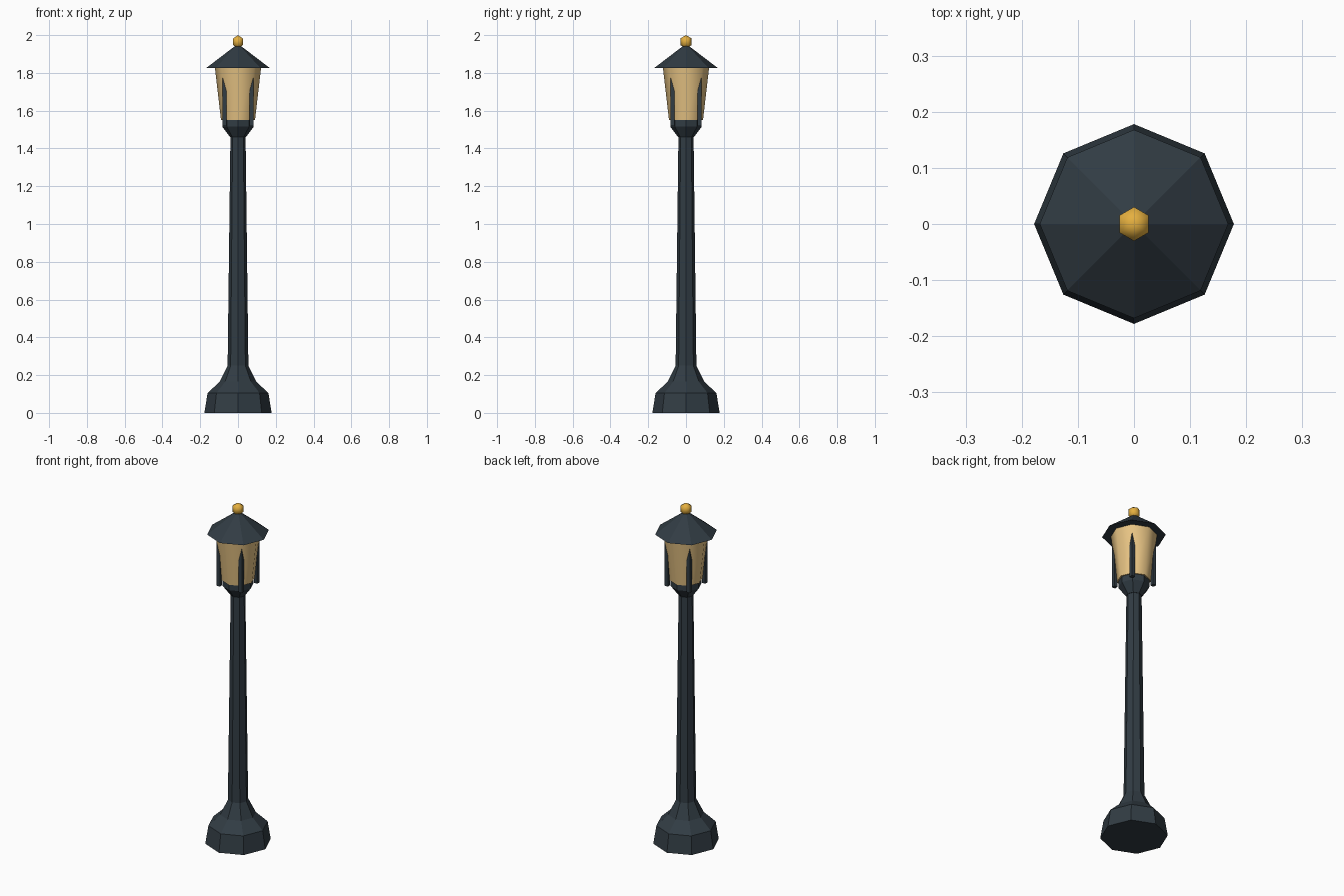
import bpy, bmesh, math

if "Cube" in bpy.data.objects:
    bpy.data.objects.remove(bpy.data.objects["Cube"], do_unlink=True)


def material(name, rgb):
    m = bpy.data.materials.new(name)
    m.use_nodes = True
    m.diffuse_color = (*rgb, 1)
    bsdf = next(n for n in m.node_tree.nodes if n.type == 'BSDF_PRINCIPLED')
    bsdf.inputs["Base Color"].default_value = (*rgb, 1)
    return m


IRON = material("dark iron", (0.031, 0.045, 0.057))
GLASS = material("warm glass", (0.80, 0.55, 0.23))
BRASS = material("brass", (0.78, 0.43, 0.05))


def add_object(name, bm, mat, smooth_angle=None):
    bmesh.ops.recalc_face_normals(bm, faces=bm.faces)
    mesh = bpy.data.meshes.new(name)
    bm.to_mesh(mesh)
    bm.free()
    mesh.materials.append(mat)
    ob = bpy.data.objects.new(name, mesh)
    bpy.context.collection.objects.link(ob)
    if smooth_angle:
        bpy.ops.object.select_all(action='DESELECT')
        ob.select_set(True)
        bpy.context.view_layer.objects.active = ob
        bpy.ops.object.shade_smooth_by_angle(angle=math.radians(smooth_angle))
    return ob


def lathe(name, profile, mat, smooth_angle=None, sides=8):
    """Closed faceted solid from (radius, height) pairs, bottom to top."""
    bm = bmesh.new()
    rings = []
    for r, z in profile:
        angles = [math.tau * i / sides for i in range(sides)]
        rings.append([bm.verts.new((r * math.cos(a), r * math.sin(a), z)) for a in angles])
    for low, high in zip(rings, rings[1:]):
        for i in range(sides):
            j = (i + 1) % sides
            bm.faces.new((low[i], low[j], high[j], high[i]))
    bm.faces.new(rings[0][::-1])
    bm.faces.new(rings[-1])
    return add_object(name, bm, mat, smooth_angle)


# Foot, post and collar
lathe("base", [(0.178, 0), (0.161, 0.105), (0.097, 0.165), (0.055, 0.25)], IRON)
lathe("post", [(0.055, 0.25), (0.04, 1.47)], IRON)
lathe("collar", [(0.042, 1.46), (0.083, 1.515), (0.083, 1.55)], IRON)

# Lantern glass flares upward under the roof
lathe("lantern_glass", [(0.09, 1.55), (0.122, 1.826)], GLASS, smooth_angle=60)
lathe("roof", [(0.168, 1.826), (0.008, 1.948)], IRON)

# Upright bars on the four diagonals, sinking into the flared glass
for side, x in (("left", 1), ("right", -1)):
    for end, y in (("front", -1), ("back", 1)):
        bm = bmesh.new()
        bmesh.ops.create_cube(bm, size=1)
        bmesh.ops.scale(bm, vec=(0.021, 0.021, 0.28), verts=bm.verts)
        bmesh.ops.translate(bm, vec=(0.072 * x, 0.072 * y, 1.66), verts=bm.verts)
        add_object(f"{end}_{side}_bar", bm, IRON)

# Finial ball
bm = bmesh.new()
bmesh.ops.create_uvsphere(bm, u_segments=6, v_segments=3, radius=0.035)
bmesh.ops.translate(bm, vec=(0, 0, 1.965), verts=bm.verts)
add_object("finial", bm, BRASS, smooth_angle=80)
